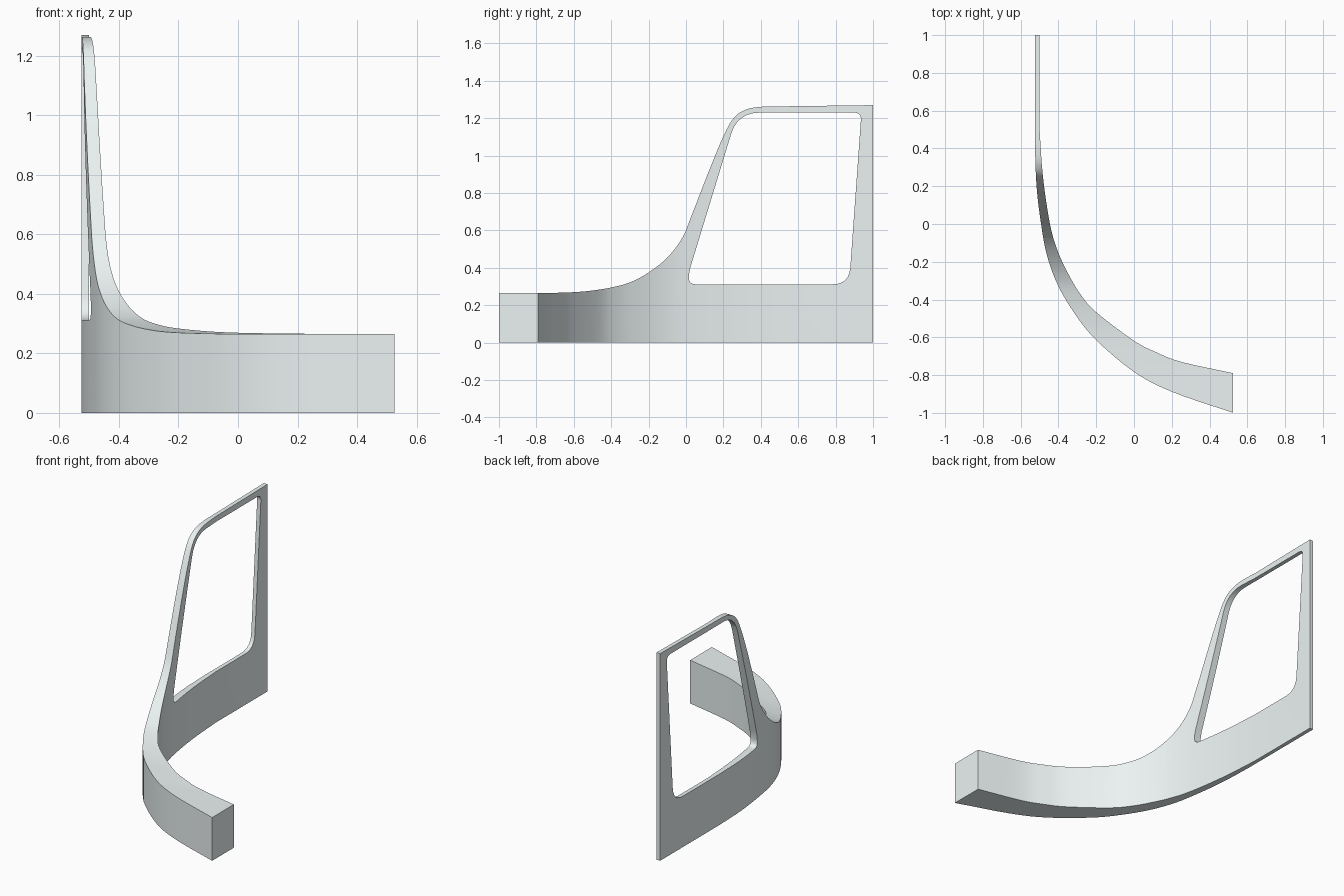
import bpy, bmesh
from mathutils import Vector

if "Cube" in bpy.data.objects:
    bpy.data.objects.remove(bpy.data.objects["Cube"])


def smooth(points, n=4):
    """Catmull-Rom curve through 2D points."""
    p = [Vector(q) for q in points]
    p = [2 * p[0] - p[1]] + p + [2 * p[-1] - p[-2]]
    out = []
    for a, b, c, d in zip(p, p[1:], p[2:], p[3:]):
        for i in range(n):
            t = i / n
            out.append(0.5 * (2 * b + (c - a) * t + (2 * a - 5 * b + 4 * c - d) * t * t
                              + (3 * b - a - 3 * c + d) * t ** 3))
    return [tuple(q) for q in out] + [tuple(p[-2])]


def rounded(corners, n=6):
    """Closed polygon with corners (y, z, setback) rounded."""
    out = []
    for i, (y, z, r) in enumerate(corners):
        c = Vector((y, z))
        a = c + (Vector(corners[i - 1][:2]) - c).normalized() * r
        b = c + (Vector(corners[(i + 1) % len(corners)][:2]) - c).normalized() * r
        for k in range(n + 1):
            t = k / n
            out.append(tuple(a * (1 - t) ** 2 + c * 2 * t * (1 - t) + b * t * t))
    return out


def prism(name, verts, direction):
    bm = bmesh.new()
    face = bm.faces.new([bm.verts.new(v) for v in verts])
    ext = bmesh.ops.extrude_face_region(bm, geom=[face])
    moved = [v for v in ext["geom"] if isinstance(v, bmesh.types.BMVert)]
    bmesh.ops.translate(bm, verts=moved, vec=direction)
    bmesh.ops.recalc_face_normals(bm, faces=bm.faces)
    mesh = bpy.data.meshes.new(name)
    bm.to_mesh(mesh)
    bm.free()
    obj = bpy.data.objects.new(name, mesh)
    bpy.context.collection.objects.link(obj)
    return obj


def cut(obj, cutter, operation):
    mod = obj.modifiers.new(operation, 'BOOLEAN')
    mod.operation, mod.solver, mod.object = operation, 'EXACT', cutter
    bpy.ops.object.modifier_apply(modifier=mod.name)
    bpy.data.objects.remove(cutter)


# Curved wall seen from above, thickening towards the front
outer = [(-0.525, 1)] + smooth([(-0.525, 0.42), (-0.516, 0.2), (-0.492, 0), (-0.46, -0.17),
                                (-0.4, -0.33), (-0.31, -0.48), (-0.2, -0.615), (0, -0.783),
                                (0.2, -0.888), (0.525, -1.0)])
inner = [(-0.5, 1)] + smooth([(-0.5, 0.5), (-0.482, 0.25), (-0.445, 0), (-0.405, -0.14),
                              (-0.35, -0.26), (-0.285, -0.37), (-0.2, -0.467), (0, -0.618),
                              (0.12, -0.68), (0.25, -0.73), (0.525, -0.79)])
body = prism("door_and_nose_wall", [(x, y, 0) for x, y in outer + inner[::-1]], (0, 0, 1.4))
bpy.context.view_layer.objects.active = body
body.select_set(True)

# Side silhouette: low nose, swept pillar, roof rail
top = [(-1.1, 0.265)] + smooth([(-0.75, 0.265), (-0.6, 0.27), (-0.5, 0.279), (-0.4, 0.295),
                                (-0.3, 0.322), (-0.2, 0.375), (-0.1, 0.455), (-0.02, 0.56),
                                (0.03, 0.68), (0.135, 0.95), (0.203, 1.11), (0.248, 1.192),
                                (0.3, 1.237), (0.385, 1.26), (0.55, 1.264)])
side = top + [(1, 1.27), (1.1, 1.27), (1.1, -0.1), (-1.1, -0.1)]
cut(body, prism("silhouette", [(-1, y, z) for y, z in side], (2, 0, 0)), 'INTERSECT')

# Window opening
window = rounded([(0.012, 0.312, 0.04), (0.872, 0.312, 0.09), (0.938, 1.23, 0.04),
                  (0.276, 1.23, 0.12), (0.018, 0.385, 0.03)])
cut(body, prism("window", [(-0.8, y, z) for y, z in window], (0.6, 0, 0)), 'DIFFERENCE')

# Pale cool grey finish
paint = bpy.data.materials.new("pale_grey")
paint.diffuse_color = (0.84, 0.9, 0.9, 1)
paint.use_nodes = True
paint.node_tree.nodes["Principled BSDF"].inputs["Base Color"].default_value = paint.diffuse_color
body.data.materials.clear()
body.data.materials.append(paint)
for poly in body.data.polygons:
    poly.material_index = 0

bpy.ops.object.shade_smooth_by_angle()
